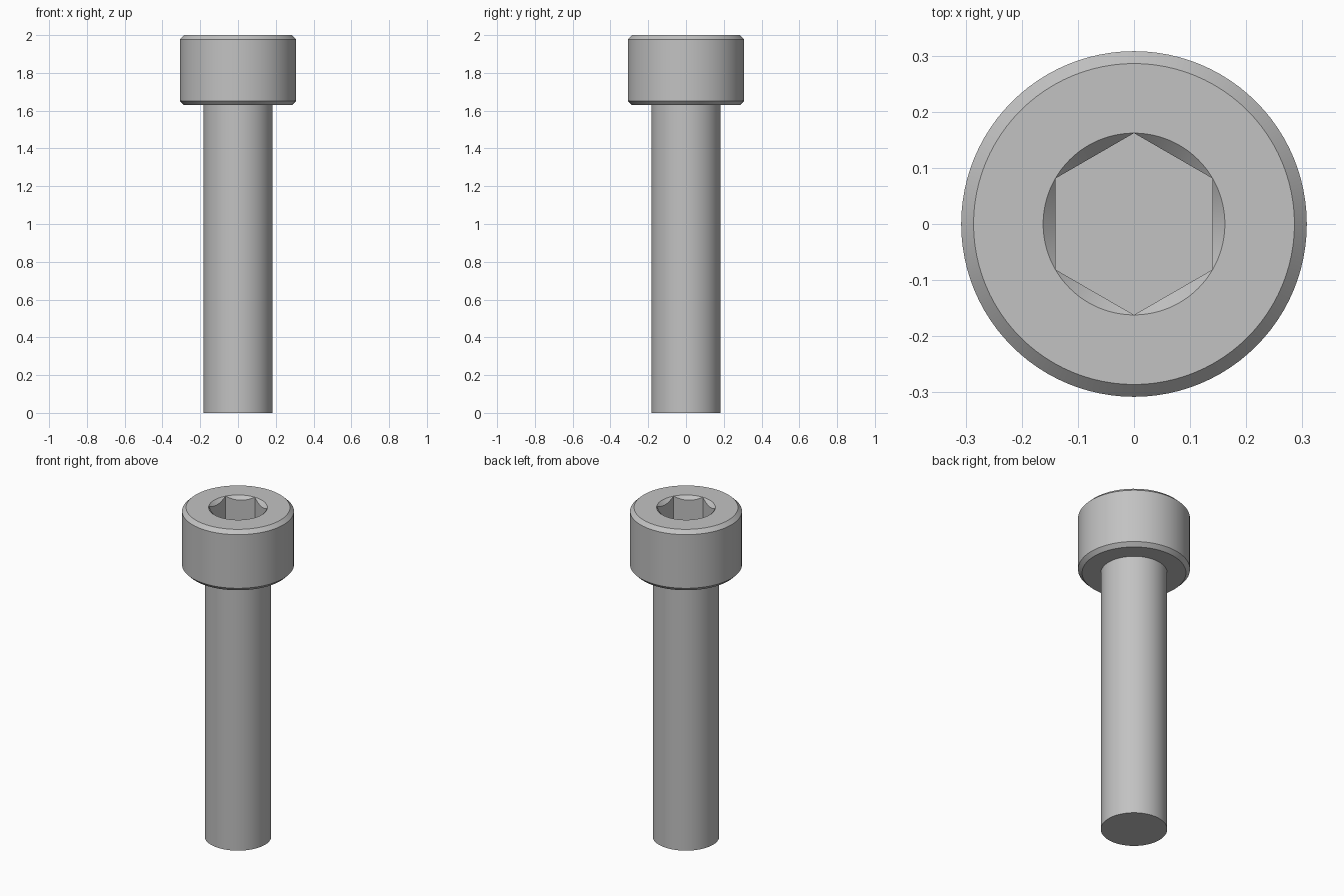
import bpy
import bmesh
from math import cos, sin, pi, radians

SEGMENTS = 96
SHANK_R, HEAD_R, SOCKET_R = 0.183, 0.308, 0.162
HEAD_Z, TOP_Z, SOCKET_DEPTH, CHAMFER = 1.63, 2.0, 0.185, 0.022

cube = bpy.data.objects.get("Cube")
if cube:
    bpy.data.objects.remove(cube, do_unlink=True)

steel = bpy.data.materials.new("steel_grey")
steel.use_nodes = True
colour = (0.54, 0.54, 0.54, 1)
steel.diffuse_color = colour
steel.node_tree.nodes["Principled BSDF"].inputs["Base Color"].default_value = colour


def circle(radius, z):
    """Ring of constant radius, as a function of angle."""
    return lambda angle: (radius, z)


def hex_radius(angle):
    """Radius of the socket outline, with corners on the y axis."""
    off_centre = (angle + pi / 6) % (pi / 3) - pi / 6
    return SOCKET_R * cos(pi / 6) / cos(off_centre)


def hex_rim(angle):
    """Curve where the conical countersink meets the socket flats."""
    r = hex_radius(angle)
    return r, TOP_Z - (SOCKET_R - r)


def hex_floor(angle):
    return hex_radius(angle), TOP_Z - SOCKET_DEPTH


def loft(name, rings, cap_first=False, cap_last=False):
    """Join successive rings with quads and shade the result."""
    bm = bmesh.new()
    loops = []
    for ring in rings:
        loop = []
        for i in range(SEGMENTS):
            angle = 2 * pi * i / SEGMENTS
            r, z = ring(angle)
            loop.append(bm.verts.new((r * cos(angle), r * sin(angle), z)))
        loops.append(loop)
    for low, high in zip(loops, loops[1:]):
        for i in range(SEGMENTS):
            j = (i + 1) % SEGMENTS
            bm.faces.new((low[i], low[j], high[j], high[i]))
    if cap_first:
        bm.faces.new(loops[0][::-1])
    if cap_last:
        bm.faces.new(loops[-1])
    bmesh.ops.remove_doubles(bm, verts=bm.verts, dist=0.00001)
    mesh = bpy.data.meshes.new(name)
    bm.to_mesh(mesh)
    bm.free()
    mesh.materials.append(steel)
    obj = bpy.data.objects.new(name, mesh)
    bpy.context.collection.objects.link(obj)
    bpy.ops.object.select_all(action='DESELECT')
    obj.select_set(True)
    bpy.context.view_layer.objects.active = obj
    bpy.ops.object.shade_smooth_by_angle(angle=radians(25))
    return obj


# Plain cylindrical shank, open where it meets the head
loft("shank", [circle(SHANK_R, 0), circle(SHANK_R, HEAD_Z)], cap_first=True)

# Head: underside, chamfered side, top face, countersink and hex socket
loft("socket_head", [
    circle(SHANK_R, HEAD_Z),
    circle(HEAD_R - CHAMFER, HEAD_Z),
    circle(HEAD_R, HEAD_Z + CHAMFER),
    circle(HEAD_R, TOP_Z - CHAMFER),
    circle(HEAD_R - CHAMFER, TOP_Z),
    circle(SOCKET_R, TOP_Z),
    hex_rim,
    hex_floor,
], cap_last=True)
